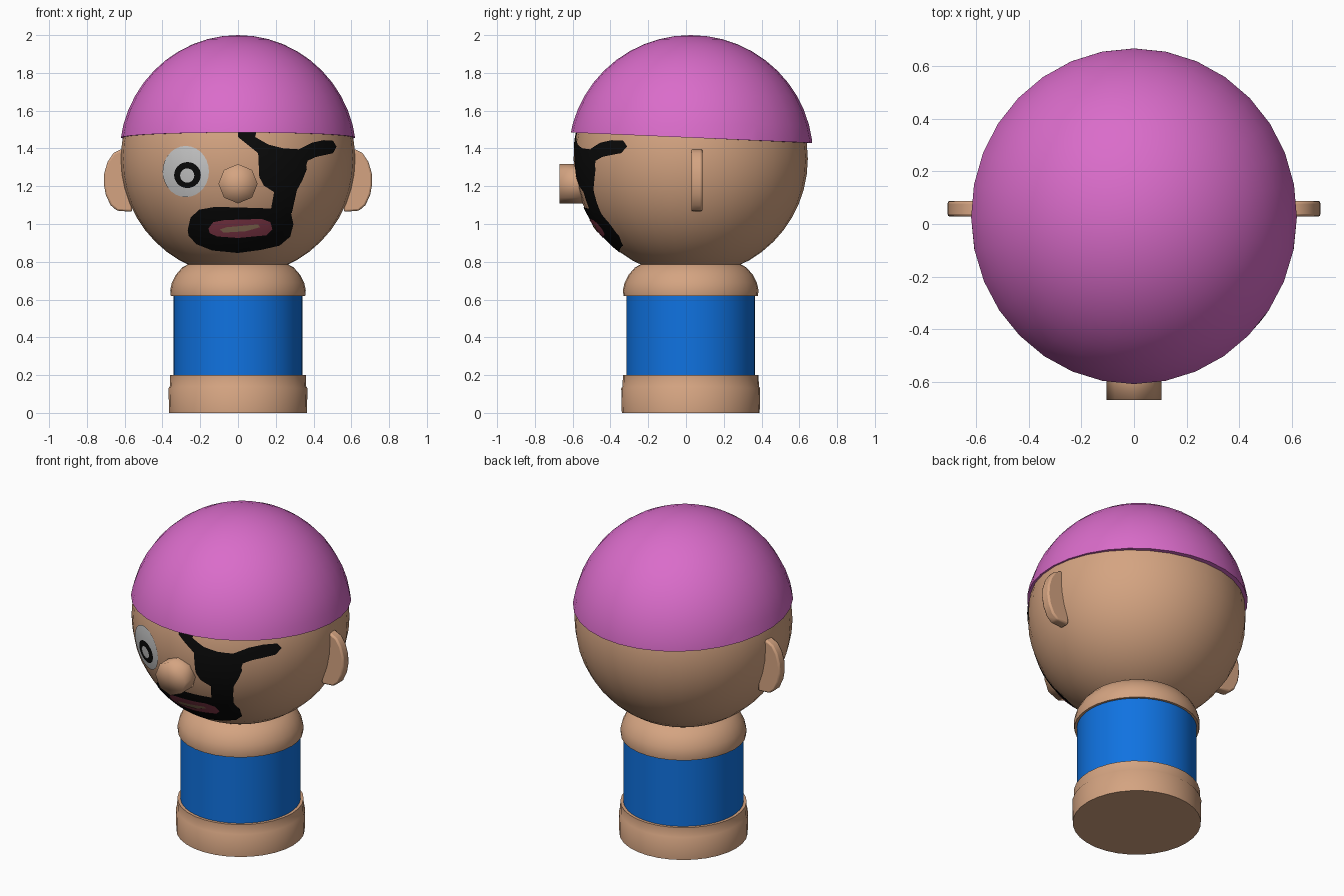
import bpy, bmesh, math
from mathutils import Vector, Matrix

if "Cube" in bpy.data.objects:
    bpy.data.objects.remove(bpy.data.objects["Cube"])

CY = 0.025                              # shared body axis
HC, HR = Vector((0, CY, 1.345)), 0.62   # head sphere


def material(name, r, g, b):
    m = bpy.data.materials.new(name)
    m.diffuse_color = (r, g, b, 1)
    m.use_nodes = True
    m.node_tree.nodes["Principled BSDF"].inputs["Base Color"].default_value = m.diffuse_color
    return m


skin = material("skin", 0.66, 0.37, 0.22)
pink = material("pink", 0.70, 0.15, 0.59)
blue = material("blue", 0.005, 0.17, 0.75)
black = material("black", 0.003, 0.003, 0.003)
white = material("white", 0.58, 0.58, 0.58)
red = material("lip_red", 0.34, 0.06, 0.10)
tan = material("mouth_tan", 0.42, 0.26, 0.15)


def make(name, bm, mat, angle=40):
    me = bpy.data.meshes.new(name)
    bm.to_mesh(me)
    bm.free()
    me.materials.append(mat)
    ob = bpy.data.objects.new(name, me)
    bpy.context.collection.objects.link(ob)
    bpy.ops.object.select_all(action='DESELECT')
    ob.select_set(True)
    bpy.context.view_layer.objects.active = ob
    bpy.ops.object.shade_smooth_by_angle(angle=math.radians(angle))
    return ob


def revolve(name, profile, mat, steps=32):
    """Turn (radius, height) points around the body axis."""
    bm = bmesh.new()
    vs = [bm.verts.new((r, CY, z)) for r, z in profile]
    es = [bm.edges.new(p) for p in zip(vs, vs[1:])]
    bmesh.ops.spin(bm, geom=vs + es, cent=(0, CY, 0), axis=(0, 0, 1),
                   angle=math.tau, steps=steps)
    bmesh.ops.remove_doubles(bm, verts=bm.verts, dist=1e-4)
    bmesh.ops.recalc_face_normals(bm, faces=bm.faces)
    return make(name, bm, mat)


def paint(name, outline, mat, lift):
    """Fill a front outline (x, z) and wrap it onto the head."""
    bm = bmesh.new()
    bm.faces.new([bm.verts.new((x, 0, z)) for x, z in outline])
    bmesh.ops.triangulate(bm, faces=bm.faces)
    for i in range(-15, 16):
        for co, no in (((i * 0.04, 0, 0), (1, 0, 0)),
                       ((0, 0, 1.2 + i * 0.04), (0, 0, 1))):
            bmesh.ops.bisect_plane(bm, geom=bm.verts[:] + bm.edges[:] + bm.faces[:],
                                   plane_co=co, plane_no=no)
    for v in bm.verts:
        d = HR ** 2 - v.co.x ** 2 - (v.co.z - HC.z) ** 2
        v.co.y = CY - math.sqrt(max(d, 0))
        v.co += (v.co - HC).normalized() * lift
    bm.normal_update()
    for f in bm.faces:
        if f.normal.dot(f.calc_center_median() - HC) < 0:
            f.normal_flip()
    return make(name, bm, mat)


def oval(cx, cz, rx, rz, n=28):
    return [(cx + rx * math.cos(math.tau * i / n), cz + rz * math.sin(math.tau * i / n))
            for i in range(n)]


# Body: base, shirt band, collar
revolve("base", [(0, 0), (0.365, 0), (0.368, 0.13), (0.361, 0.14),
                 (0.359, 0.2), (0.33, 0.2)], skin)
revolve("shirt", [(0.341, 0.18), (0.341, 0.63)], blue, 48)
revolve("collar", [(0.33, 0.62), (0.356, 0.62), (0.359, 0.65), (0.35, 0.69),
                   (0.33, 0.73), (0.295, 0.77), (0.24, 0.80)], skin)

# Head
bm = bmesh.new()
bmesh.ops.create_uvsphere(bm, u_segments=32, v_segments=24, radius=HR,
                          matrix=Matrix.Translation(HC))
make("head", bm, skin)

# Cap: slightly larger dome cut by a tilted plane, rim turned inward
bm = bmesh.new()
bmesh.ops.create_uvsphere(bm, u_segments=32, v_segments=24, radius=1,
                          matrix=Matrix.Translation((0, CY, 1.36))
                          @ Matrix.Diagonal((0.628, 0.648, 0.64, 1)))
bmesh.ops.bisect_plane(bm, geom=bm.verts[:] + bm.edges[:] + bm.faces[:],
                       plane_co=(0, CY, 1.457), plane_no=(0, 0.043, 1),
                       clear_inner=True)
rim = [e for e in bm.edges if e.is_boundary]
new = bmesh.ops.extrude_edge_only(bm, edges=rim)["geom"]
for v in new:
    if isinstance(v, bmesh.types.BMVert):
        v.co.x *= 0.95
        v.co.y = CY + (v.co.y - CY) * 0.93
bmesh.ops.recalc_face_normals(bm, faces=bm.faces)
make("cap", bm, pink)

# Nose: short eight-sided plug with soft shading
bm = bmesh.new()
bmesh.ops.create_cone(bm, cap_ends=True, cap_tris=True, segments=8,
                      radius1=0.104, radius2=0.104, depth=0.17,
                      matrix=Matrix.Translation((0, -0.585, 1.213))
                      @ Matrix.Rotation(math.pi / 2, 4, 'X'))
make("nose", bm, skin, 180)

# Ears: extruded outlines, mirrored
EAR = [(0.56, 1.40), (0.62, 1.395), (0.66, 1.375), (0.69, 1.33), (0.708, 1.27),
       (0.71, 1.21), (0.70, 1.155), (0.675, 1.10), (0.64, 1.07), (0.56, 1.065)]
for side, label in ((1, "right_ear"), (-1, "left_ear")):
    bm = bmesh.new()
    f = bm.faces.new([bm.verts.new((side * x, 0.028, z)) for x, z in EAR])
    ext = bmesh.ops.extrude_face_region(bm, geom=[f])["geom"]
    bmesh.ops.translate(bm, vec=(0, 0.06, 0),
                        verts=[g for g in ext if isinstance(g, bmesh.types.BMVert)])
    bmesh.ops.recalc_face_normals(bm, faces=bm.faces)
    ob = make(label, bm, skin)
    bev = ob.modifiers.new("soft_rim", 'BEVEL')
    bev.width, bev.segments = 0.01, 2

# Open eye
paint("eye_white", oval(-0.275, 1.278, 0.122, 0.135), white, 0.003)
paint("eye_ring", oval(-0.265, 1.26, 0.07, 0.068), black, 0.006)
paint("eye_centre", oval(-0.265, 1.258, 0.037, 0.037), white, 0.009)

# Eye patch with straps
paint("eye_patch", [
    (0.0, 1.50), (0.10, 1.50), (0.09, 1.46), (0.16, 1.42), (0.24, 1.40), (0.32, 1.395),
    (0.39, 1.43), (0.45, 1.443), (0.50, 1.44), (0.518, 1.41), (0.50, 1.375),
    (0.41, 1.355), (0.355, 1.33), (0.362, 1.29), (0.34, 1.235), (0.31, 1.18),
    (0.286, 1.13), (0.283, 1.06), (0.17, 1.06), (0.20, 1.13), (0.19, 1.17),
    (0.135, 1.205), (0.112, 1.25), (0.106, 1.375), (0.05, 1.42), (0.0, 1.46)], black, 0.004)

# Mouth
paint("beard", [
    (-0.265, 0.97), (-0.25, 1.035), (-0.205, 1.077), (-0.12, 1.092), (0.06, 1.087),
    (0.275, 1.08), (0.292, 1.0), (0.275, 0.935), (0.22, 0.888), (0.12, 0.865),
    (0.0, 0.849), (-0.135, 0.862), (-0.22, 0.896), (-0.26, 0.94)], black, 0.003)
paint("lips", [
    (-0.155, 0.98), (-0.13, 1.013), (-0.07, 1.024), (0.125, 1.03), (0.17, 1.013),
    (0.18, 0.976), (0.15, 0.944), (0.0, 0.93), (-0.11, 0.938), (-0.148, 0.955)], red, 0.006)
paint("mouth_opening", [
    (-0.095, 0.976), (-0.06, 0.988), (0.105, 1.003), (0.115, 0.988),
    (0.04, 0.967), (-0.075, 0.96)], tan, 0.009)
